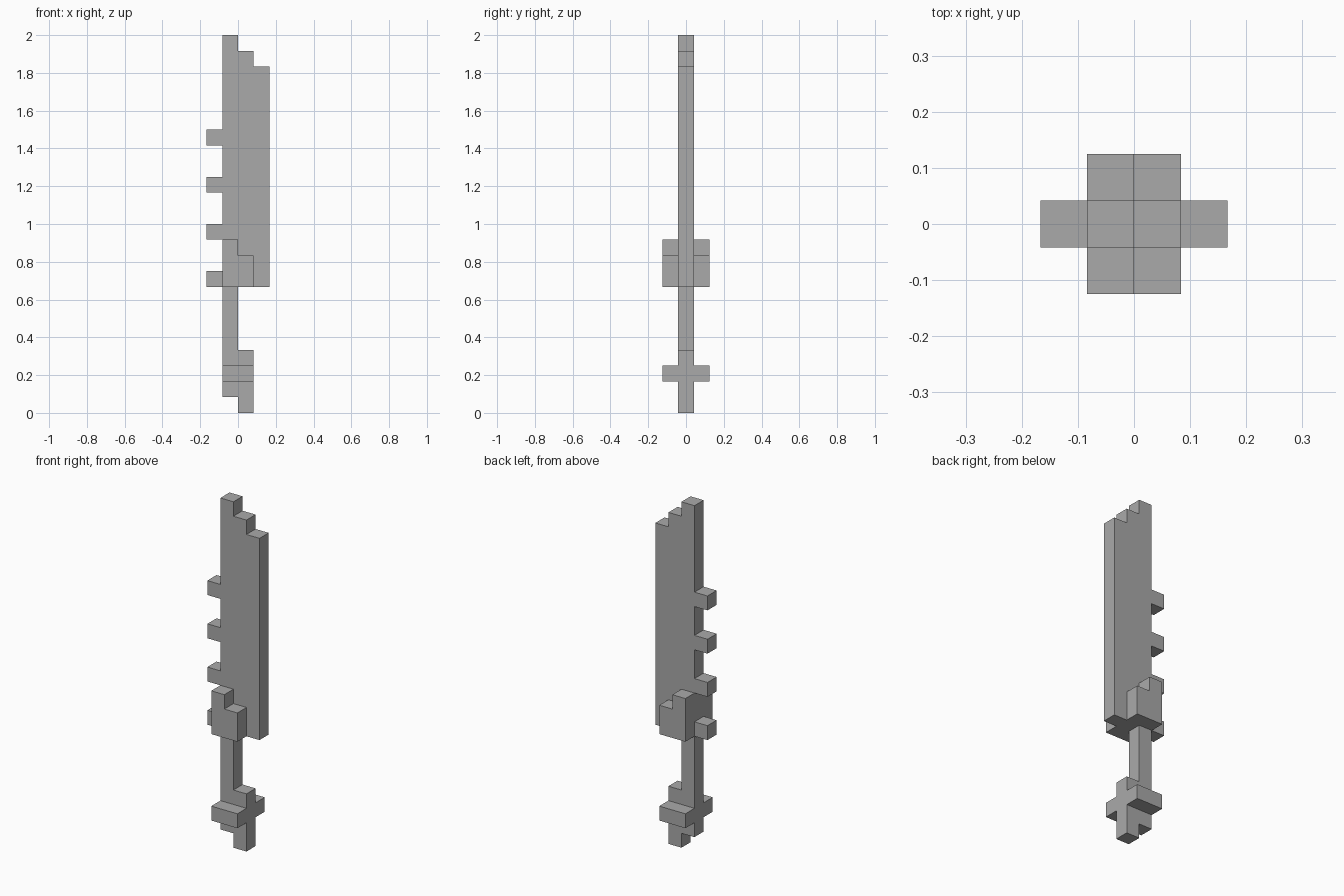
import bpy
import bmesh

cube = bpy.data.objects.get("Cube")
if cube:
    bpy.data.objects.remove(cube, do_unlink=True)

U = 1 / 12  # one block

grey = bpy.data.materials.new("plain grey")
grey.use_nodes = True
colour = (0.4, 0.4, 0.4, 1)
grey.diffuse_color = colour
grey.node_tree.nodes["Principled BSDF"].inputs["Base Color"].default_value = colour


def slab(name, outline, y0, y1):
    """Extrude an (x, z) outline, measured in blocks, from y0 to y1."""
    bm = bmesh.new()
    face = bm.faces.new([bm.verts.new((x * U, y0 * U, z * U)) for x, z in outline])
    extruded = bmesh.ops.extrude_face_region(bm, geom=[face])["geom"]
    verts = [g for g in extruded if isinstance(g, bmesh.types.BMVert)]
    bmesh.ops.translate(bm, verts=verts, vec=(0, (y1 - y0) * U, 0))
    bmesh.ops.recalc_face_normals(bm, faces=bm.faces)
    mesh = bpy.data.meshes.new(name)
    bm.to_mesh(mesh)
    bm.free()
    mesh.materials.append(grey)
    obj = bpy.data.objects.new(name, mesh)
    bpy.context.collection.objects.link(obj)
    return obj


def side_pair(name, outline):
    """Matching blocks standing out from the front and back."""
    for side, sign in (("front", -1), ("back", 1)):
        slab(f"{side}_{name}", outline, sign * 0.5, sign * 1.5)


# Blade with stepped tip and square teeth along one edge
blade = [(2, 8), (2, 22), (1, 22), (1, 23), (0, 23), (0, 24), (-1, 24)]
for z in (17, 14, 11, 8):
    blade += [(-1, z + 1), (-2, z + 1), (-2, z)]
    if z > 8:
        blade.append((-1, z))
slab("blade", blade, -0.5, 0.5)

# Grip running down into the offset pommel
grip = [(-1, 8), (-1, 1), (0, 1), (0, 0), (1, 0), (1, 4), (0, 4), (0, 8)]
slab("grip_and_pommel", grip, -0.5, 0.5)

# Stepped guard and pommel crossbar
side_pair("guard", [(-1, 8), (1, 8), (1, 10), (0, 10), (0, 11), (-1, 11)])
side_pair("pommel_bar", [(-1, 2), (1, 2), (1, 3), (-1, 3)])
